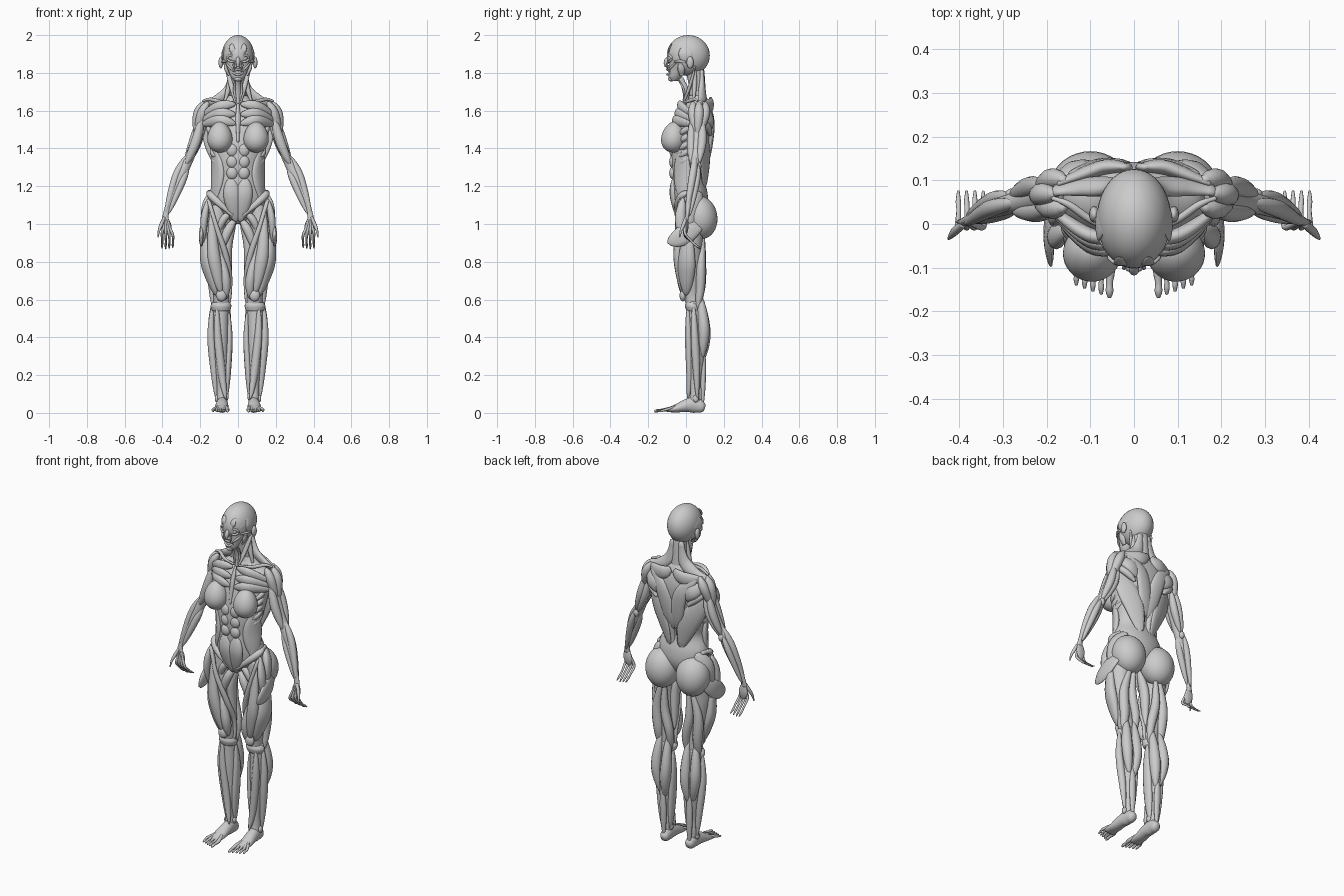
import bpy, bmesh, math
from mathutils import Vector, Matrix


def finish(bm, name, mirror):
    bmesh.ops.recalc_face_normals(bm, faces=bm.faces)
    me = bpy.data.meshes.new(name)
    bm.to_mesh(me)
    bm.free()
    for p in me.polygons:
        p.use_smooth = True
    ob = bpy.data.objects.new(name, me)
    bpy.context.collection.objects.link(ob)
    if mirror:
        m = ob.modifiers.new("mirror", 'MIRROR')
        m.use_mirror_merge = False
    return ob


def spline(rows, steps):
    """Catmull-Rom through rows of any width."""
    out, n = [], len(rows)
    for i in range(n - 1):
        a, b, c, d = (rows[max(0, min(n - 1, i + k))] for k in (-1, 0, 1, 2))
        for s in range(steps + (i == n - 2)):
            t = s / steps
            out.append([0.5 * (2 * q + (r - p) * t + (2 * p - 5 * q + 4 * r - w) * t * t
                               + (3 * q - p - 3 * r + w) * t ** 3)
                        for p, q, r, w in zip(a, b, c, d)])
    return out


def skin(name, rows, n, mirror, level, seg):
    """Skin rows of (x, y, z, half width, half depth); n is the depth direction."""
    bm, rings = bmesh.new(), []
    P = [Vector(r[:3]) for r in rows]
    for i, r in enumerate(rows):
        T = Vector((0, 0, 1)) if level else (P[min(i + 1, len(P) - 1)] - P[max(i - 1, 0)]).normalized()
        N = Vector(n)
        N = (N - T * N.dot(T)).normalized()
        S = T.cross(N)
        rings.append([bm.verts.new(P[i] + S * math.cos(a) * r[3] + N * math.sin(a) * r[4])
                      for a in (2 * math.pi * k / seg for k in range(seg))])
    for A, B in zip(rings, rings[1:]):
        for k in range(seg):
            bm.faces.new((A[k], A[(k + 1) % seg], B[(k + 1) % seg], B[k]))
    bm.faces.new(rings[0])
    bm.faces.new(rings[-1])
    return finish(bm, name, mirror)


def tube(name, rows, n=(0, -1, 0), mirror=True, level=False, seg=16, steps=6):
    return skin(name, spline(rows, steps), n, mirror, level, seg)


def muscle(name, w, d, *pts, n=(0, -1, 0), mirror=True, end=0.25):
    """Spindle-shaped belly tapering to tendons."""
    path = spline(pts, max(4, 18 // (len(pts) - 1)))
    last = len(path) - 1
    rows = []
    for i, p in enumerate(path):
        f = max(0.04 if i in (0, last) else end, math.sin(math.pi * i / last) ** 0.7)
        rows.append(p + [w * f, d * f])
    return skin(name, rows, n, mirror, False, 12)


def ball(name, c, r, mirror=True, rot=0, taper=0, seg=28):
    bm = bmesh.new()
    bmesh.ops.create_uvsphere(bm, u_segments=seg, v_segments=seg // 2, radius=1)
    for v in bm.verts:
        k = 1 - taper * v.co.z
        v.co.x *= k
        v.co.y *= k
    bm.transform(Matrix.Translation(c) @ Matrix.Rotation(rot, 4, 'X') @ Matrix.Diagonal((*r, 1)))
    return finish(bm, name, mirror)


def ring(name, c, rx, rz, t, mirror, bend=0.0):
    rows = [[c[0] + rx * math.cos(a), c[1] + bend * math.cos(a) ** 2, c[2] + rz * math.sin(a), t, t]
            for a in (2 * math.pi * k / 24 for k in range(25))]
    return skin(name, rows, (0, -1, 0), mirror, False, 8)


B, SIDE, UP = (0, 1, 0), (1, 0, 0), (0, 0, 1)

# torso and neck cores
tube("torso", [(0, y, z, a, b) for y, z, a, b in (
    (.02, 1.0, .02, .03), (.02, 1.04, .07, .07), (.025, 1.1, .135, .09), (.02, 1.17, .148, .093),
    (.008, 1.26, .122, .084), (.018, 1.35, .135, .1), (.03, 1.45, .158, .102), (.047, 1.55, .165, .095),
    (.06, 1.61, .15, .075), (.065, 1.65, .085, .055), (.06, 1.68, .05, .045))], mirror=False, level=True, seg=40)
tube("neck", [(0, .065, 1.6, .05, .05), (0, .062, 1.7, .043, .043), (0, .05, 1.8, .043, .048), (0, .04, 1.86, .05, .05)],
     mirror=False, level=True, seg=20)
muscle("throat", .018, .018, (0, -.005, 1.63), (0, 0, 1.7), (0, -.03, 1.775), mirror=False, end=.8)
muscle("neck_strap", .013, .009, (.012, -.015, 1.64), (.035, .02, 1.73), (.066, .05, 1.84), end=.6)
muscle("neck_side", .014, .012, (.07, .04, 1.65), (.048, .045, 1.73), (.04, .05, 1.82), end=.6)
muscle("hyoid_strap", .007, .006, (.01, -.015, 1.65), (.02, -.012, 1.71), (.015, -.045, 1.77), end=.6)

# head: skull, jaw, features
ball("skull", (0, .012, 1.892), (.085, .114, .108), mirror=False, seg=40)
tube("face", [(0, -.062, 1.757, .022, .018), (0, -.057, 1.78, .038, .036), (0, -.045, 1.815, .052, .047),
              (0, -.035, 1.85, .066, .056), (0, -.02, 1.9, .078, .076), (0, -.01, 1.93, .075, .07)],
     mirror=False, level=True, seg=28)
muscle("nose", .012, .012, (0, -.09, 1.89), (0, -.105, 1.86), (0, -.108, 1.83), mirror=False, end=.6)
ball("nostril", (.012, -.098, 1.835), (.009, .011, .008), seg=12)
ring("eye_muscle", (.034, -.09, 1.877), .022, .017, .006, True, .014)
ball("eyeball", (.034, -.078, 1.877), (.015, .015, .013), seg=16)
ring("mouth_muscle", (0, -.099, 1.804), .024, .013, .006, False, .016)
ball("chin", (0, -.078, 1.768), (.02, .017, .014), mirror=False, seg=16)
muscle("brow", .016, .005, (.02, -.09, 1.9), (.03, -.09, 1.925), (.034, -.075, 1.955))
muscle("cheek_upper", .006, .006, (.066, -.05, 1.855), (.045, -.08, 1.83), (.022, -.092, 1.808), end=.6)
muscle("cheek_inner", .005, .005, (.02, -.095, 1.865), (.023, -.1, 1.84), (.018, -.1, 1.815), end=.6)
muscle("jaw_muscle", .019, .01, (.07, -.03, 1.855), (.062, -.025, 1.82), (.047, -.022, 1.785), n=SIDE, end=.7)
muscle("cheek_arch", .007, .006, (.06, -.065, 1.86), (.078, -.03, 1.862), (.083, .0, 1.858), n=SIDE, end=.7)
muscle("temple", .04, .008, (.077, -.01, 1.855), (.08, .0, 1.9), (.064, .005, 1.955), n=SIDE)
ball("ear", (.091, .022, 1.855), (.012, .019, .032), seg=16)

# chest and belly
ball("breast", (.096, -.066, 1.46), (.066, .064, .082), rot=-.12, taper=.14, seg=36)
for i, (z0, z1, w) in enumerate(((1.635, 1.6, .028), (1.58, 1.575, .03), (1.53, 1.555, .03))):
    muscle("chest_fan_%d" % i, w, .017, (.012, -.03 - .014 * i, z0), (.1, -.026 - .012 * i, (z0 + z1) / 2 + .005),
           (.195, .04, z1 - .03), n=(.2, -1, 0), end=.35)
muscle("breastbone", .013, .01, (0, -.022, 1.64), (0, -.05, 1.56), (0, -.075, 1.43), mirror=False, end=.6)
muscle("collarbone", .01, .009, (.012, -.018, 1.645), (.09, .005, 1.648), (.15, .045, 1.66), (.19, .06, 1.65), end=.6)
for i, z in enumerate((1.39, 1.33, 1.27)):
    ball("belly_block_%d" % i, (.031, -.069, z), (.03, .02, .034), seg=20)
muscle("lower_belly", .045, .02, (.034, -.064, 1.25), (.032, -.066, 1.15), (.01, -.035, 1.01))
muscle("waist_side", .055, .02, (.125, -.02, 1.4), (.108, -.02, 1.27), (.125, -.022, 1.13), n=(1, -.7, 0), end=.5)
muscle("hip_crest", .02, .018, (.02, -.05, 1.04), (.1, -.045, 1.11), (.15, -.01, 1.16), (.14, .06, 1.17), end=.6)
for i in range(5):
    z = 1.5 - .04 * i
    muscle("rib_muscle_%d" % i, .016, .012, (.135 - .005 * i, -.035, z - .025), (.155 - .006 * i, 0, z),
           (.155 - .007 * i, .06, z + .03), n=SIDE)

# back
muscle("trapezius_top", .035, .02, (.025, .085, 1.82), (.045, .085, 1.71), (.11, .085, 1.655), (.19, .075, 1.635),
       n=(0, 1, .6), end=.55)
muscle("trapezius_low", .045, .016, (.15, .115, 1.63), (.065, .137, 1.54), (.022, .12, 1.38), (.012, .1, 1.29), n=B)
muscle("trapezius_mid", .04, .018, (.01, .13, 1.66), (.075, .128, 1.625), (.18, .09, 1.63), n=B, end=.5)
muscle("shoulder_blade", .042, .02, (.085, .13, 1.5), (.13, .125, 1.56), (.19, .085, 1.6), n=B)
muscle("teres", .022, .02, (.1, .13, 1.47), (.15, .11, 1.52), (.2, .07, 1.56), n=B, end=.5)
muscle("lat", .062, .018, (.185, .06, 1.54), (.135, .085, 1.45), (.085, .1, 1.34), (.035, .1, 1.19), n=(.5, 1, 0), end=.35)
muscle("spine_column", .03, .017, (.03, .105, 1.08), (.034, .09, 1.22), (.04, .11, 1.36), (.045, .13, 1.5), n=B, end=.6)

# arms
tube("arm_core", [(.18, .068, 1.62, .02, .025), (.2, .062, 1.5, .028, .03), (.245, .052, 1.38, .025, .026),
                  (.283, .046, 1.3, .028, .024), (.322, .035, 1.22, .027, .021), (.355, .02, 1.14, .018, .015),
                  (.38, .008, 1.06, .015, .011), (.386, .003, 1.02, .018, .009)])
for nm, y, x in (("front", .038, -.008), ("side", .068, .012), ("rear", .1, -.008)):
    muscle("deltoid_" + nm, .026, .026, (.165 + x, y, 1.648), (.2 + x, y, 1.58), (.222, .06, 1.455), end=.4)
muscle("biceps", .026, .024, (.19, .035, 1.57), (.222, .028, 1.44), (.277, .03, 1.31))
muscle("triceps_outer", .022, .024, (.205, .085, 1.56), (.237, .085, 1.44), (.282, .066, 1.315))
muscle("triceps_inner", .02, .022, (.185, .088, 1.54), (.212, .084, 1.43), (.27, .066, 1.31))
muscle("forearm_outer", .02, .02, (.265, .05, 1.37), (.328, .035, 1.255), (.387, .0, 1.05), end=.22)
muscle("forearm_inner", .02, .02, (.262, .05, 1.31), (.298, .03, 1.22), (.37, .005, 1.05), end=.22)
muscle("forearm_back", .018, .018, (.285, .066, 1.32), (.325, .055, 1.22), (.383, .018, 1.04), end=.22)
ball("elbow", (.279, .068, 1.305), (.016, .014, .022), seg=14)

# hands: backward-curled fingers and a forward thumb
for i in range(4):
    x = .345 + .019 * i
    k = (x, -.006, .94 + .004 * i)
    tube("finger_%d" % i, [(.376 + .006 * i, .004, 1.04, .006, .006), ((x + .383) / 2, -.002, .99, .007, .007),
                           (*k, .0075, .0075), (x - .001, .03, .908, .0055, .0055), (x, .052, .888, .006, .006),
                           (x, .075, .868 + .004 * abs(i - 2), .003, .003)], n=SIDE, seg=8, steps=4)
tube("thumb", [(.39, .0, 1.035, .008, .008), (.407, -.014, .995, .01, .01), (.418, -.026, .965, .007, .007),
               (.424, -.034, .93, .003, .003)], seg=8)
muscle("palm", .028, .008, (.386, .006, 1.04), (.38, .005, .985), (.374, 0, .94), end=.5)

# hips
ball("glute", (.1, .075, 1.035), (.096, .091, .115), rot=.15, seg=36)
muscle("glute_upper", .05, .025, (.12, .075, 1.17), (.16, .045, 1.09), (.18, .02, .97), n=(1, .5, 0), end=.4)
muscle("hip_flap", .052, .014, (.165, .1, 1.02), (.188, .03, .97), (.194, -.04, .925), (.19, -.098, .9), n=SIDE, end=.2)
muscle("hip_band", .028, .02, (.155, -.015, 1.14), (.178, -.03, 1.03), (.184, -.02, .9), n=SIDE)

# thighs
tube("thigh_core", [(.1, .03, 1.1, .05, .06), (.118, .03, 1.0, .06, .065), (.122, .022, .9, .058, .065),
                    (.112, .022, .8, .052, .06), (.1, .03, .7, .046, .05), (.088, .035, .62, .042, .045),
                    (.088, .042, .56, .042, .04)], level=True, seg=24)
muscle("thigh_front", .034, .026, (.14, -.03, 1.09), (.132, -.042, .87), (.112, -.032, .74), (.09, -.018, .63), end=.3)
muscle("thigh_outer", .05, .03, (.175, .01, 1.02), (.172, .005, .84), (.147, .002, .73), (.115, .0, .62), n=(1, -.4, 0), end=.3)
muscle("thigh_teardrop", .027, .03, (.1, -.02, .86), (.068, -.018, .71), (.065, .0, .6), n=(-.5, -1, 0))
muscle("thigh_strap", .016, .014, (.16, -.03, 1.14), (.112, -.048, .98), (.06, -.02, .82), (.042, .03, .68), (.055, .03, .54),
       n=(-.4, -1, 0), end=.7)
muscle("groin_front", .024, .02, (.012, -.005, 1.03), (.055, -.022, .96), (.1, -.015, .84), end=.5)
muscle("groin_upper", .02, .018, (.03, -.02, 1.07), (.08, -.025, 1.02), (.12, -.01, .93), end=.5)
muscle("groin_inner", .03, .025, (.015, .015, 1.02), (.055, .02, .88), (.045, .04, .66), n=(-1, 0, 0), end=.35)
muscle("hamstring_outer", .029, .026, (.095, .09, .97), (.135, .08, .8), (.128, .075, .65), (.128, .06, .55), n=B, end=.35)
muscle("hamstring_inner", .026, .026, (.075, .09, .97), (.082, .083, .8), (.055, .078, .66), (.056, .06, .54), n=B, end=.35)

# knees and shins
ball("kneecap", (.088, -.016, .622), (.028, .018, .032), seg=20)
tube("knee_plate", [(.088, .03, .585, .046, .03), (.09, .035, .565, .055, .04), (.09, .04, .54, .048, .038)],
     level=True, seg=20)
tube("shin_core", [(.09, .045, .59, .043, .036), (.093, .052, .5, .042, .042), (.092, .06, .4, .042, .05),
                   (.09, .056, .28, .036, .04), (.086, .05, .17, .027, .028), (.085, .05, .09, .026, .028),
                   (.083, .045, .05, .028, .032)], level=True, seg=24)
muscle("calf_outer", .03, .03, (.115, .07, .64), (.128, .095, .45), (.105, .085, .29), n=B, end=.4)
muscle("calf_inner", .03, .032, (.065, .07, .64), (.065, .098, .43), (.08, .085, .27), n=B, end=.4)
muscle("heel_tendon", .02, .014, (.09, .095, .35), (.086, .092, .2), (.084, .088, .03), n=B, end=.5)
muscle("shin_front", .022, .02, (.11, .01, .57), (.108, .013, .42), (.085, .02, .2), (.065, .01, .07), end=.3)
muscle("shin_outer", .022, .022, (.135, .04, .58), (.142, .045, .42), (.128, .055, .24), (.115, .06, .07), end=.3)
muscle("calf_deep", .018, .03, (.05, .05, .55), (.045, .055, .4), (.055, .055, .2), (.06, .06, .07), end=.3)
for nm, x, z in (("inner", .06, .085), ("outer", .112, .075)):
    ball("ankle_" + nm, (x, .052, z), (.011, .016, .02), seg=14)

# feet
tube("foot", [(.082, .1, .025, .014, .015), (.082, .085, .03, .026, .03), (.083, .045, .042, .03, .042),
              (.085, 0, .038, .034, .034), (.088, -.05, .024, .036, .022), (.09, -.1, .014, .036, .01)],
     n=UP, seg=20)
for i in range(5):
    x = .055 + .019 * i
    r = .011 if i == 0 else .008
    y = -.168 + .007 * i
    tube("toe_%d" % i, [(.076 + .006 * i, .0, .06, .004, .004), ((x + .08) / 2, -.05, .038, .006, .006),
                        (x, -.1, .019, r, r * .9), (x + .001, (y - .1) / 2, .014, r * .7, r * .7),
                        (x + .001, y + .014, .011, r * .8, r * .8), (x + .001, y, .007, r * .4, r * .4)],
         n=UP, seg=8, steps=4)
